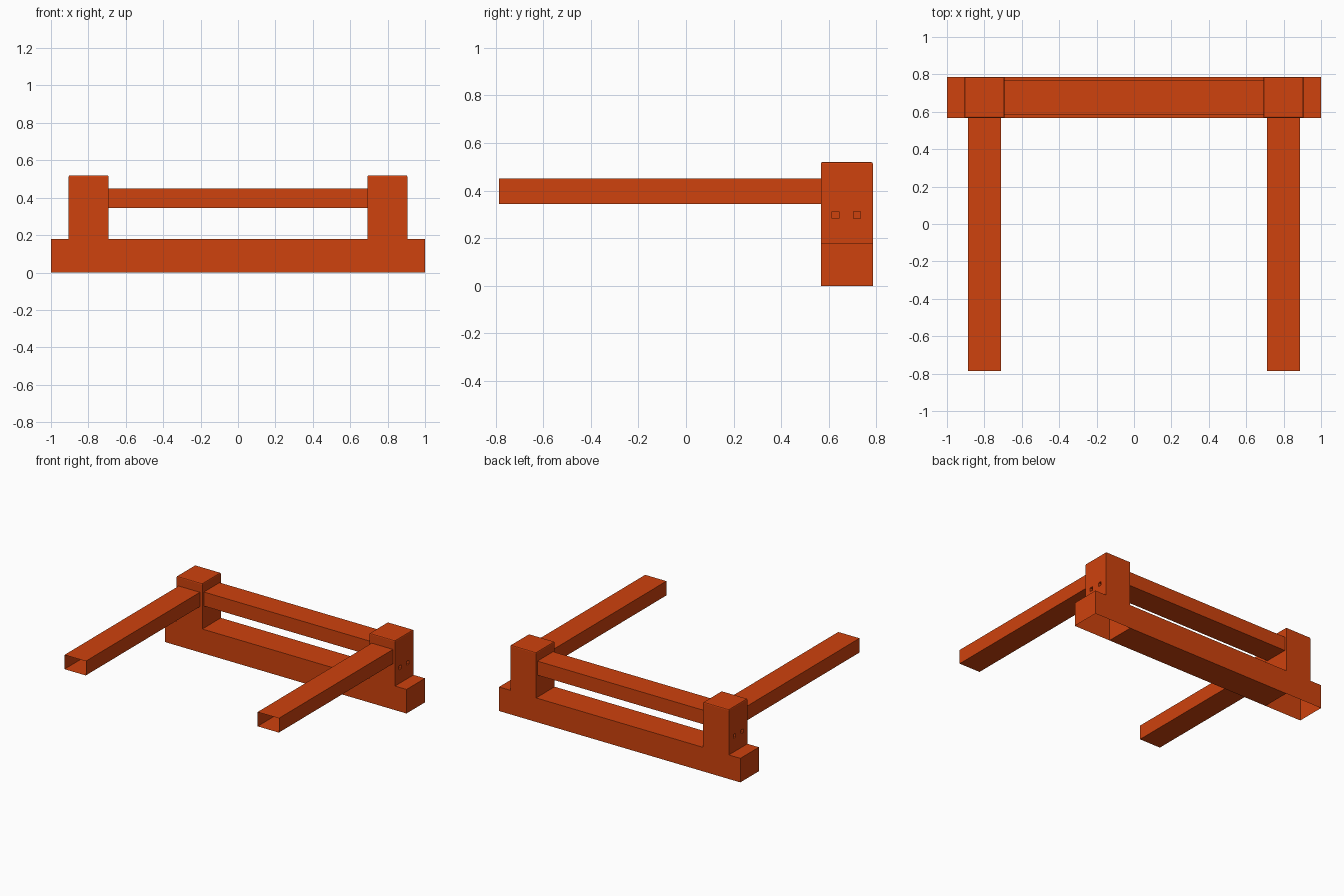
import bpy, bmesh
from mathutils import Vector

if "Cube" in bpy.data.objects:
    bpy.data.objects.remove(bpy.data.objects["Cube"])

orange = bpy.data.materials.new("burnt orange")
orange.diffuse_color = (0.62, 0.054, 0.004, 1)
orange.use_nodes = True
orange.node_tree.nodes["Principled BSDF"].inputs["Base Color"].default_value = orange.diffuse_color


def finish(name, bm, mirror=False):
    """Turn a bmesh into a named object, optionally mirrored across x."""
    me = bpy.data.meshes.new(name)
    bm.to_mesh(me)
    bm.free()
    me.materials.append(orange)
    ob = bpy.data.objects.new(name, me)
    bpy.context.collection.objects.link(ob)
    if mirror:
        mod = ob.modifiers.new("mirror", 'MIRROR')
        mod.use_axis[0] = True
        mod.use_mirror_merge = False
    return ob


def box(lo, hi):
    bm = bmesh.new()
    bmesh.ops.create_cube(bm, size=1)
    for v in bm.verts:
        v.co = [lo[i] if v.co[i] < 0 else hi[i] for i in range(3)]
    return bm


def remove_faces(bm, test):
    doomed = [f for f in bm.faces if test(f.calc_center_median())]
    bmesh.ops.delete(bm, geom=doomed, context='FACES')


# Lower beam and crossbar between the posts
Y0, Y1 = 0.566, 0.785
for name, lo, hi in (
        ("lower_beam", (-0.692, Y0, 0), (0.692, Y1, 0.18)),
        ("crossbar", (-0.692, 0.585, 0.345), (0.692, 0.77, 0.45))):
    bm = box(lo, hi)
    remove_faces(bm, lambda c: abs(c.x) > 0.69)   # ends meet the posts
    finish(name, bm)

# Arms: tubes open at the front
bm = box((0.712, -0.785, 0.343), (0.888, Y0, 0.45))
remove_faces(bm, lambda c: c.y < -0.78 or c.y > Y0 - 0.001)
finish("arm", bm, mirror=True)

# Post with its foot: L-shaped profile extruded along y
bm = bmesh.new()
profile = [(0.692, 0), (1, 0), (1, 0.18), (0.905, 0.18), (0.905, 0.52), (0.692, 0.52)]
face = bm.faces.new([bm.verts.new((x, Y0, z)) for x, z in profile])
ext = bmesh.ops.extrude_face_region(bm, geom=[face])
bmesh.ops.translate(bm, vec=(0, Y1 - Y0, 0),
                    verts=[g for g in ext["geom"] if isinstance(g, bmesh.types.BMVert)])
bmesh.ops.recalc_face_normals(bm, faces=bm.faces[:])
top = [e for e in bm.edges if all(v.co.z > 0.51 for v in e.verts)]
bmesh.ops.bevel(bm, geom=top, offset=0.008, segments=2, profile=0.5, affect='EDGES')

# Two square bolt holes sunk into the outer side of the post
bm.normal_update()
hole_y, hole_z, half = (0.628, 0.718), 0.297, 0.014
cuts = [((0, y + s, 0), (0, 1, 0)) for y in hole_y for s in (-half, half)]
cuts += [((0, 0, hole_z + s), (0, 0, 1)) for s in (-half, half)]
for co, no in cuts:
    side = [f for f in bm.faces if f.normal.x > 0.99 and f.calc_center_median().z > 0.18]
    geom = side + list({e for f in side for e in f.edges}) + list({v for f in side for v in f.verts})
    bmesh.ops.bisect_plane(bm, geom=geom, plane_co=co, plane_no=no)
    bm.normal_update()
holes = []
for f in bm.faces:
    c = f.calc_center_median()
    if f.normal.x > 0.99 and abs(c.z - hole_z) < half and any(abs(c.y - y) < half for y in hole_y):
        holes.append(f)
ext = bmesh.ops.extrude_discrete_faces(bm, faces=holes)
for f in ext["faces"]:
    bmesh.ops.translate(bm, vec=Vector((-0.02, 0, 0)), verts=f.verts[:])

# Foot is hollow underneath
remove_faces(bm, lambda c: c.z < 0.001)
finish("post_with_foot", bm, mirror=True)
